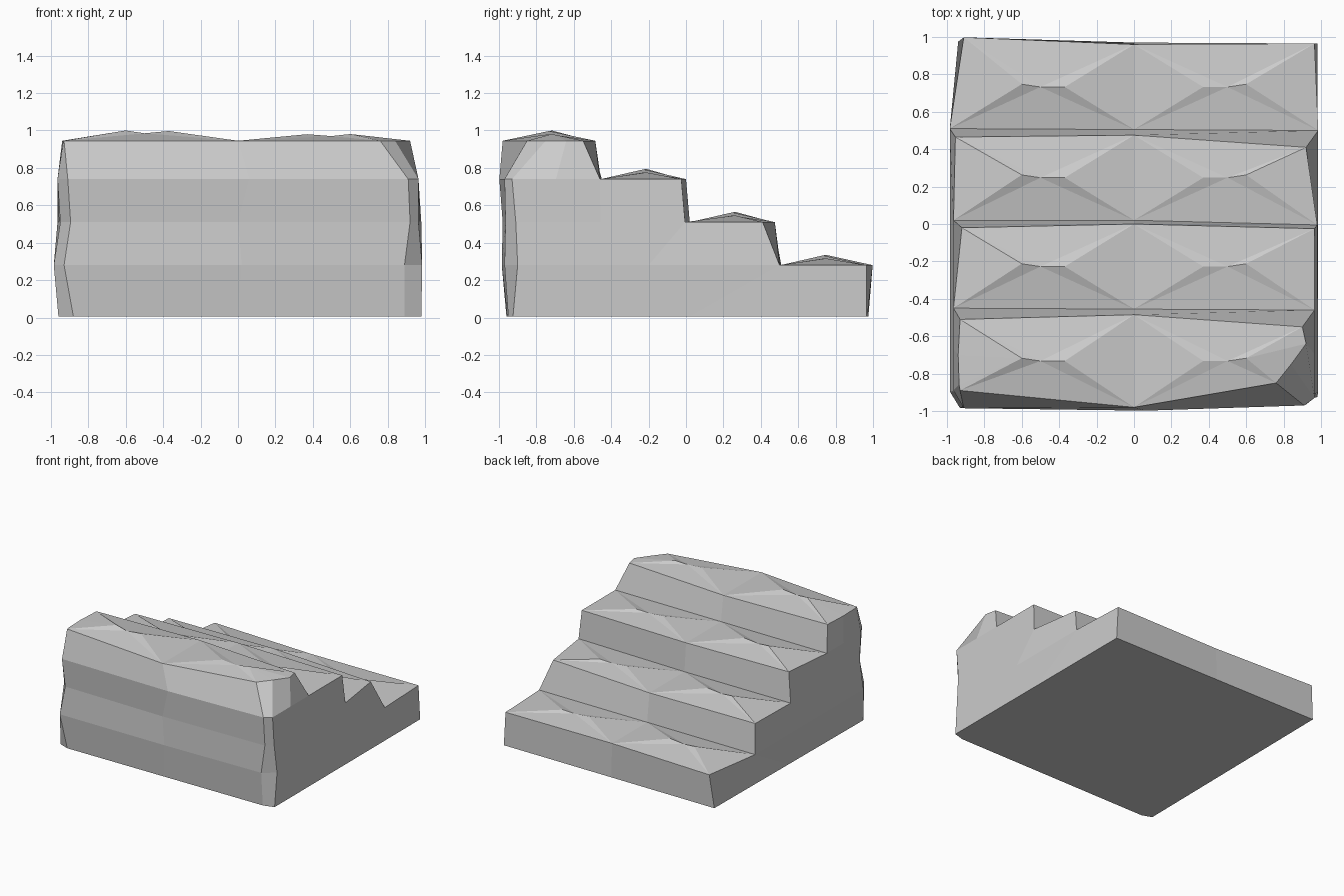
import bpy, bmesh
from mathutils import Vector

if "Cube" in bpy.data.objects:
    bpy.data.objects.remove(bpy.data.objects["Cube"])

# Front wall per level: z, left corner, middle, right corner, right chamfer, left chamfer
FRONT = [
    (0.005, (-.88, -.96), (0, -.955), (.89, -.95), (.98, -.925), (-.96, -.93)),
    (0.28, (-.93, -.985), (.02, -.985), (.89, -.97), (.985, -.9), (-.985, -.895)),
    (0.51, (-.895, -.965), (0, -.98), (.92, -.965), (.965, -.91), (-.95, -.9)),
    (0.74, (-.91, -.985), (.06, -.998), (.91, -.97), (.965, -.93), (-.965, -.89)),
    (0.945, (-.93, -.89), (0, -.98), (.76, -.85), (.84, -.75), (-.935, -.86)),
]
# Foot of each riser and upper edge of each riser: left, middle, right
FOOT = [
    [(-.94, .975), (0, .97), (.98, .965)],
    [(-.985, .51), (0, .505), (.985, .50)],
    [(-.965, .02), (0, .02), (.98, -.005)],
    [(-.965, -.45), (0, -.455), (.965, -.46)],
]
EDGE = [
    [(-.91, .998), (0, .96), (.965, .965)],
    [(-.955, .465), (0, .475), (.92, .41)],
    [(-.92, -.02), (0, .0), (.965, -.025)],
    [(-.93, -.51), (0, -.485), (.90, -.55)],
]
# Bumps along each tread: x and height above the edge
RIDGE = [(-.6, .055), (-.5, .04), (-.37, .052), (.37, .035), (.5, .025), (.6, .036)]


def mix(a, b, t=.5):
    return tuple(p + (q - p) * t for p, q in zip(a, b))


def ring(level, line, sides=None):
    """Counter-clockwise outline of a layer, ten points."""
    z, fl, fm, fr, rc, lc = FRONT[level]
    l, m, r = line
    sl, sr = sides or (mix(l, lc), mix(r, rc))
    return [Vector((*p, z)) for p in (fl, fm, fr, rc, sr, r, m, l, sl, lc)]


def make_step(i):
    bm = bmesh.new()
    low = ring(i, FOOT[i])
    if i < 3:
        inner = FOOT[i + 1]
        high = ring(i + 1, EDGE[i], (inner[0], inner[2]))
    else:
        high = ring(4, EDGE[i], ((-.94, -.7), (.92, -.64)))
    b = [bm.verts.new(p) for p in low]
    t = [bm.verts.new(p) for p in high]

    # Walls
    for k in range(10):
        j = (k + 1) % 10
        bm.faces.new((b[k], b[j], t[j], t[k]))
    if i == 0:
        bm.faces.new(b[::-1])

    # Faceted tread with two low mounds
    z = FRONT[i + 1][0]
    if i < 3:
        mid = bm.verts.new((*inner[1], z))
        left, right = [t[7], t[8]], [t[4], t[5]]
    else:
        mid = t[1]
        left, right = [t[7], t[8], t[9], t[0]], [t[2], t[3], t[4], t[5]]
    yc = (EDGE[i][1][1] + mid.co.y) / 2
    top = [bm.verts.new((x, yc + (.015 if abs(x) > .55 else 0), z + h)) for x, h in RIDGE]

    def tri(*v):
        f = bm.faces.new(v)
        f.normal_update()
        if f.normal.z < 0:
            f.normal_flip()

    for chain, apex in ((left, top[0]), (right, top[5])):
        for p, q in zip(chain, chain[1:]):
            tri(p, q, apex)
    for out, inn, a, c, d in ((t[7], left[-1], *top[:3]), (t[5], right[0], *top[:2:-1])):
        for corner, centre in ((out, t[6]), (inn, mid)):
            tri(corner, a, c)
            tri(corner, c, centre)
            tri(c, d, centre)
        tri(t[6], mid, d)

    me = bpy.data.meshes.new("stone_step")
    bm.to_mesh(me)
    bm.free()
    ob = bpy.data.objects.new(f"stone_step_{i + 1}", me)
    bpy.context.collection.objects.link(ob)


for i in range(4):
    make_step(i)
